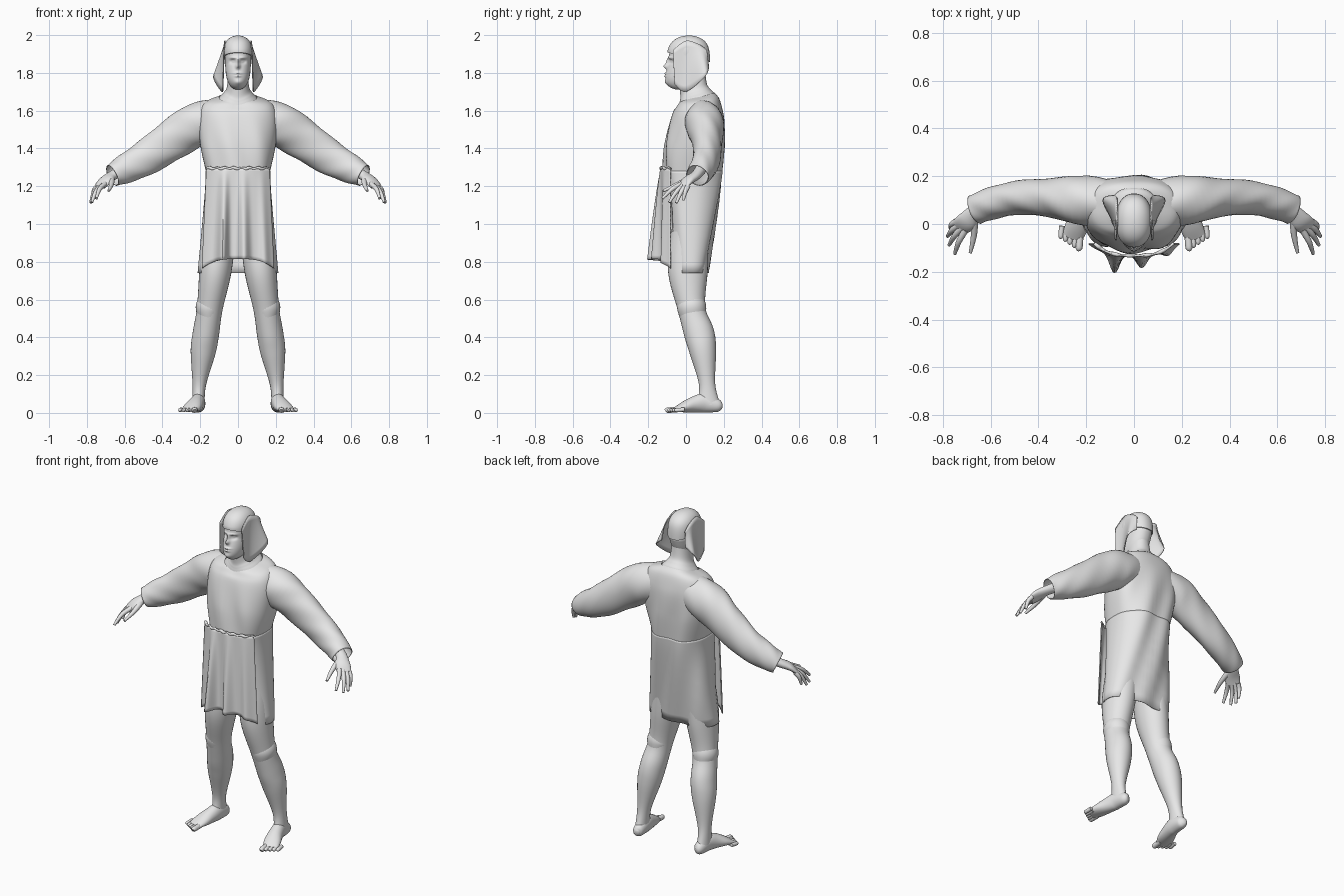
import bpy, bmesh, math
from mathutils import Vector

cube = bpy.data.objects.get("Cube")
if cube:
    bpy.data.objects.remove(cube)

GREY = (.8, .8, .8, 1)
grey = bpy.data.materials.new("plain_grey")
grey.use_nodes = True
grey.diffuse_color = GREY
grey.node_tree.nodes["Principled BSDF"].inputs["Base Color"].default_value = GREY


def mix(start, end, t):
    return start + (end - start) * t


def bump(distance, spread):
    return math.exp(-(distance / spread) ** 2)


def power(value, exponent):
    return math.copysign(abs(value) ** (2 / exponent), value)


def resample(rows, steps):
    """Smooth curve through the rows, with the given steps per gap."""
    rows = [Vector(row) for row in rows]
    last = len(rows) - 1
    result = []
    for i in range(last):
        here, there = rows[i], rows[i + 1]
        leaving = (there - rows[max(i - 1, 0)]) / 2
        arriving = (rows[min(i + 2, last)] - here) / 2
        for step in range(steps):
            t = step / steps
            ease, rise = t * t * (3 - 2 * t), t * (1 - t)
            result.append(mix(here, there, ease) + leaving * (rise * (1 - t)) - arriving * (rise * t))
    return result + [rows[last]]


def skin(name, grid, closed=True, caps=True, thickness=0):
    """Smooth mesh over a grid of points, optionally given thickness."""
    bm = bmesh.new()
    rows = [[bm.verts.new(point) for point in row] for row in grid]
    count = len(rows[0])
    for upper, lower in zip(rows, rows[1:]):
        for j in range(count if closed else count - 1):
            k = (j + 1) % count
            bm.faces.new((upper[j], upper[k], lower[k], lower[j]))
    if closed and caps:
        bm.faces.new(rows[0])
        bm.faces.new(rows[-1])
    bmesh.ops.recalc_face_normals(bm, faces=bm.faces)
    mesh = bpy.data.meshes.new(name)
    bm.to_mesh(mesh)
    bm.free()
    mesh.materials.append(grey)
    mesh.shade_smooth()
    mesh.set_sharp_from_angle(angle=math.radians(50))
    part = bpy.data.objects.new(name, mesh)
    bpy.context.scene.collection.objects.link(part)
    if thickness:
        solid = part.modifiers.new("thickness", 'SOLIDIFY')
        solid.thickness = thickness
        solid.offset = 0


def body(name, rows, exponent=2.2, count=64, steps=6, arc=None, warp=None, **options):
    """Upright loft; each row is height, front y, back y, half width."""
    start, end = arc or (0, 360)
    grid = []
    for z, front, back, width in resample(rows, steps):
        ring = []
        for j in range(count):
            angle = math.radians(mix(start, end, j / (count - 1 if arc else count)))
            across, along = power(math.cos(angle), exponent), power(math.sin(angle), exponent)
            point = Vector((width * across, mix(front, back, (along + 1) / 2), z))
            ring.append(warp(point, angle) if warp else point)
        grid.append(ring)
    skin(name, grid, closed=arc is None, **options)


def limb(name, rows, side=1, hint=(0, 1, 0), count=20, steps=6, wrinkle=0, **options):
    """Loft along a path; each row is x, y, z, half height, half width along the hint."""
    rows = resample(rows, steps)
    centres = [Vector(row[:3]) for row in rows]
    grid = []
    for i, (centre, row) in enumerate(zip(centres, rows)):
        tangent = (centres[min(i + 1, len(rows) - 1)] - centres[max(i - 1, 0)]).normalized()
        wide = Vector(hint)
        wide = (wide - tangent * wide.dot(tangent)).normalized()
        tall = tangent.cross(wide)
        ring = []
        for j in range(count):
            angle = math.tau * j / count
            crease = 1 + wrinkle * math.sin(3 * angle + i / 2) * math.sin(i * .4 + angle)
            point = centre + (tall * math.sin(angle) * row[3] + wide * math.cos(angle) * row[4]) * crease
            ring.append((point.x * side, point.y, point.z))
        grid.append(ring)
    skin(name, grid, **options)


# Head: egg-shaped skull, shared by the cap of the head cloth
def skull_rows(start, end, grow):
    rows = []
    for i in range(60):
        t = mix(start, end, i / 59)
        round_off = math.sqrt(1 - abs(2 * t - 1) ** 3.5)
        middle = mix(-.03, .015, min(1, 2 * t))
        depth = (.105 + grow) * round_off
        rows.append((mix(1.71, 1.99 + grow, t), middle - depth, middle + depth,
                     (.076 + grow) * round_off * mix(.8, 1, t)))
    return rows


# Face relief: x, height, depth, spread across, spread up
FEATURES = {"nose": (0, 1.835, .022, .011, .014), "bridge": (0, 1.86, .014, .008, .02),
            "sockets": (.03, 1.86, -.016, .014, .011), "eyes": (.028, 1.86, .007, .009, .006),
            "brows": (.025, 1.88, .007, .02, .007), "upper_lip": (0, 1.797, .009, .02, .006),
            "lower_lip": (0, 1.783, .008, .016, .006), "chin": (0, 1.75, .007, .02, .014)}


def sculpt_face(point, angle):
    if math.sin(angle) < 0:
        for x, z, depth, across, up in FEATURES.values():
            point.y += depth * bump(abs(point.x) - x, across) * bump(point.z - z, up) * math.sin(angle)
    return point


def tilt_brim(point, angle):
    point.z -= .025 * math.sin(angle) * bump(point.z - 1.88, .04)
    return point


body("head", skull_rows(.01, .99, 0), count=96, steps=2, warp=sculpt_face)
body("head_cloth_cap", skull_rows(.6, .999, .008), steps=1, warp=tilt_brim)


# Tunic: bodice with a dipped neckline, open-fronted back skirt
def drape(point, angle):
    hang = min(1, max(0, 5 * (1.62 - point.z)))
    collar = min(1, max(0, point.z - 1.6) / .07)
    point.y += .007 * hang * math.sin(38 * point.x + 9 * point.z)
    point.z += .025 * collar * math.sin(angle)
    if math.sin(angle) < 0:
        point.z -= .015 * collar * bump(point.x, .04)
    return point


body("neck", [(1.64, -.04, .16, .12), (1.67, -.037, .148, .098), (1.69, -.033, .128, .078),
              (1.72, -.03, .11, .06), (1.8, -.04, .1, .05)], warp=drape)
body("tunic_bodice", [(1.67, -.04, .15, .1), (1.64, -.05, .18, .18), (1.56, -.08, .2, .208),
                      (1.42, -.11, .2, .2), (1.28, -.12, .19, .17)], exponent=2.5, warp=drape, caps=False)
body("tunic_back_skirt", [(1.28, -.118, .19, .17), (1.15, -.108, .175, .175), (.74, -.08, .112, .212)],
     exponent=2.5, arc=(-52, 232), warp=drape, thickness=.004)

# Front skirt panel, with folds deepening toward the hem
panel = []
for i in range(25):
    drop = i / 24
    row = []
    for j in range(61):
        u = j / 30 - 1
        edge = abs(u) ** 3
        folds = .075 * bump(u + .43, .13) + .05 * bump(u - .17, .14) + .02 * bump(u - .75, .12)
        row.append((u * mix(.166, .19, drop), .05 * edge - .132 - folds * drop ** .8,
                    mix(1.3, .815 - .05 * edge, drop)))
    panel.append(row)
skin("tunic_front_skirt", panel, closed=False, thickness=.006)

# Gathered cloth at the waist
roll = []
for i in range(25):
    u = i / 12 - 1
    size = .007 + .002 * math.sin(i * 1.3)
    roll.append((u * .165, .05 * abs(u) ** 3 - .132, 1.295 + .004 * math.sin(2 * i), size, size))
limb("waist_roll", roll, count=8, steps=2)

# Paired parts: each is written for the left and mirrored
FLAP_TOP = [(.075, -.07, 1.92), (.07, 0, 1.97), (.07, .07, 1.95), (.07, .11, 1.92)]
FLAP_HEM = [(.08, -.06, 1.74), (.085, 0, 1.7), (.13, .1, 1.78), (.08, .12, 1.83)]
SLEEVE = [(.1, .09, 1.55, .11, .09), (.22, .1, 1.525, .115, .1), (.34, .11, 1.45, .106, .08),
          (.485, .11, 1.352, .09, .07), (.6, .085, 1.29, .073, .066), (.665, .06, 1.257, .056, .062)]
HAND = [(.5, .11, 1.345, .04, .04), (.65, .06, 1.265, .026, .03),
        (.7, .01, 1.23, .022, .043), (.732, -.015, 1.197, .012, .038)]
THUMB = [(.67, .03, 1.245, .018, .018), (.67, -.045, 1.21, .013, .013), (.685, -.12, 1.175, .007, .007)]
LEG = [(.1, .02, .95, .1, .09), (.12, .01, .75, .105, .085), (.15, .03, .55, .073, .068),
       (.17, .07, .42, .08, .07), (.185, .09, .32, .07, .066), (.205, .112, .15, .043, .036),
       (.21, .118, .04, .064, .033)]
KNEE_BAND = [(.143, .024, .6, .07, .06), (.153, .03, .56, .077, .071), (.155, .037, .51, .07, .06)]
FOOT = [(.2, .19, .035, .014, .012), (.205, .17, .038, .034, .03), (.21, .1, .052, .05, .037),
        (.222, .045, .045, .043, .042), (.24, -.01, .031, .029, .048), (.26, -.06, .015, .011, .042)]

for side, tag in ((1, "left"), (-1, "right")):
    top, hem = resample(FLAP_TOP, 6), resample(FLAP_HEM, 6)
    cloth = [[mix(a, b, step / 8) for a, b in zip(top, hem)] for step in range(9)]
    skin(tag + "_head_cloth_flap", [[(p.x * side, p.y, p.z) for p in row] for row in cloth],
         closed=False, thickness=.005)

    limb(tag + "_sleeve", SLEEVE, side, count=40, wrinkle=.04, caps=False, thickness=.004)
    limb(tag + "_hand", HAND, side, hint=(.8, .6, 0))
    limb(tag + "_thumb", THUMB, side, hint=(1, 0, 0), count=10)

    # Fingers fan out from the knuckle line and curl down
    for i, finger in enumerate(("index", "middle", "ring", "little")):
        t = i / 3
        fan = Vector((.02, 0, -.02)) * math.sin(math.pi * t)
        knuckle = mix(Vector((.705, -.025, 1.212)), Vector((.745, .01, 1.2)), t)
        tip = mix(Vector((.75, -.125, 1.135)), Vector((.77, -.015, 1.125)), t) + fan
        joint = mix(knuckle, tip, .5) + Vector((.006, 0, .01))
        limb(f"{tag}_{finger}_finger", [(*knuckle, .014, .014), (*joint, .012, .012), (*tip, .007, .007)],
             side, hint=(1, 0, 0), count=10)

    limb(tag + "_leg", LEG, side, hint=(1, 0, 0), count=32)
    limb(tag + "_knee_band", KNEE_BAND, side, hint=(1, 0, 0), count=32)
    limb(tag + "_foot", FOOT, side, hint=(1, .2, 0), count=24)

    # Toes shrink and step back from the big toe outward
    for i, toe in enumerate(("big", "second", "third", "fourth", "little")):
        size = .011 if i else .015
        x, root, tip = .226 + .019 * i, .008 * i - .04, .012 * i - .108
        limb(f"{tag}_{toe}_toe", [(x, root, .018, size, size), (x + .004, tip + .01, .014, size, size),
                                  (x + .004, tip, .011, size / 2, size / 2)], side, hint=(1, 0, 0), count=10)
